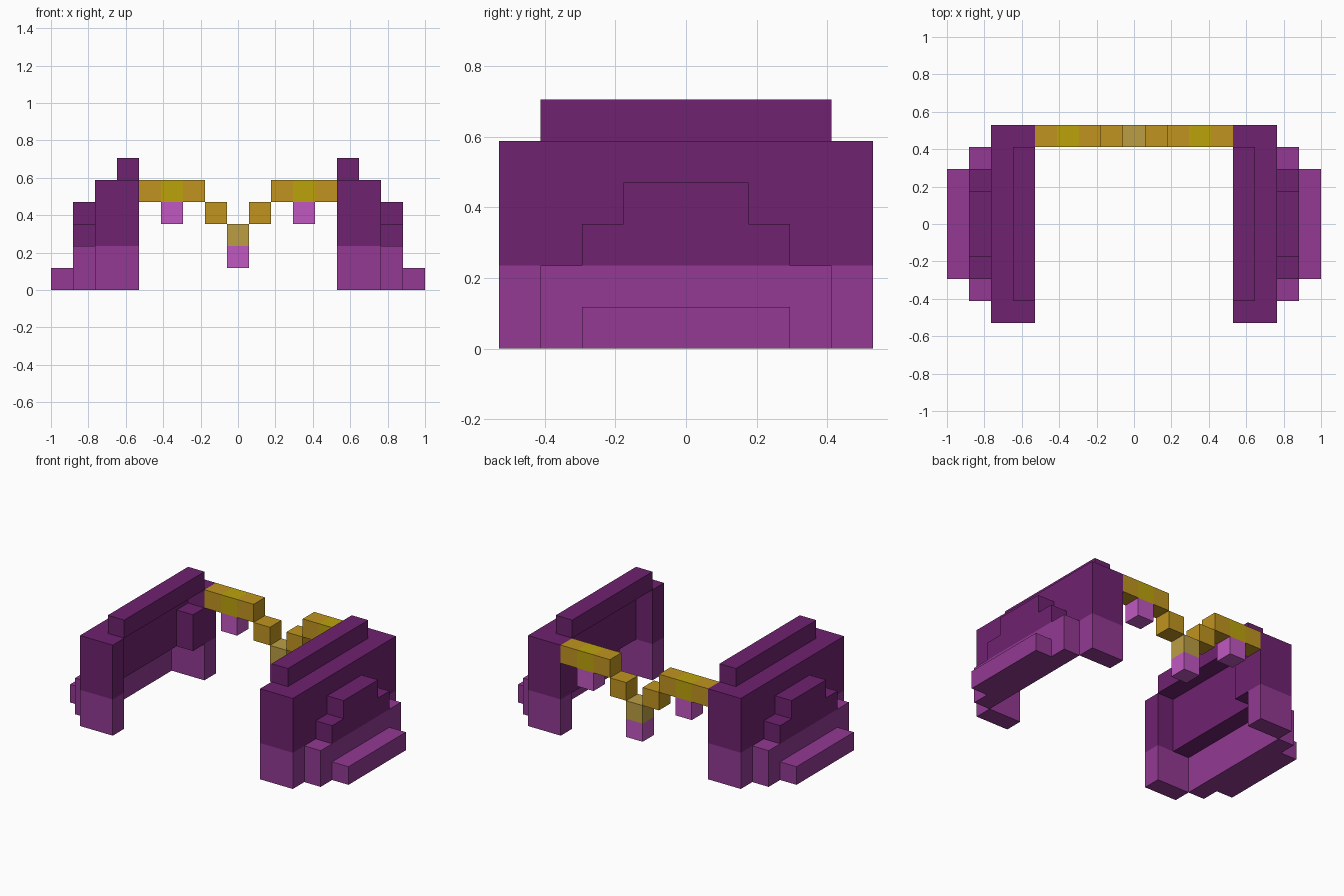
import bpy
import bmesh
from mathutils import Matrix, Vector

cube = bpy.data.objects.get("Cube")
if cube:
    bpy.data.objects.remove(cube, do_unlink=True)

U = 2 / 17  # edge of one cell


def material(name, hex_code):
    srgb = [int(hex_code[i:i + 2], 16) / 255 for i in (0, 2, 4)]
    lin = [c / 12.92 if c < 0.04045 else ((c + 0.055) / 1.055) ** 2.4 for c in srgb]
    mat = bpy.data.materials.new(name)
    mat.use_nodes = True
    mat.diffuse_color = (*lin, 1)
    mat.node_tree.nodes["Principled BSDF"].inputs["Base Color"].default_value = (*lin, 1)
    return mat


dark = material("dark_purple", "6E2270")
light = material("light_purple", "933A93")
gold = material("gold", "C09420")
yellow = material("yellow_gold", "BCA20C")
tan = material("pale_gold", "BC9E44")
pink = material("pink", "C058C0")


def block(name, x, y, z, *mats, split=None):
    """Box from cell ranges; above the split height it takes the second material."""
    lo, hi = (Vector(c) * U for c in zip(x, y, z))
    bm = bmesh.new()
    bmesh.ops.create_cube(bm, size=1, matrix=Matrix.Translation((lo + hi) / 2)
                          @ Matrix.Diagonal((*(hi - lo), 1)))
    if split is not None:
        bmesh.ops.bisect_plane(bm, geom=bm.verts[:] + bm.edges[:] + bm.faces[:],
                               plane_co=(0, 0, split * U), plane_no=(0, 0, 1))
        for f in bm.faces:
            f.material_index = int(f.calc_center_median().z > split * U)
    mesh = bpy.data.meshes.new(name)
    bm.to_mesh(mesh)
    bm.free()
    for m in mats:
        mesh.materials.append(m)
    obj = bpy.data.objects.new(name, mesh)
    bpy.context.collection.objects.link(obj)
    return obj


def pair(name, x, y, z, *mats, split=None):
    """The same block on the left (+x) and right (-x)."""
    block("left_" + name, x, y, z, *mats, split=split)
    block("right_" + name, (-x[1], -x[0]), y, z, *mats, split=split)


# Hollow shoulder guards: end posts, wall, ridge
for end, y in (("front", (-4.5, -3.5)), ("back", (3.5, 4.5))):
    pair(end + "_post", (4.5, 6.5), y, (0, 5), light, dark, split=2)
pair("shoulder_wall", (5.5, 6.5), (-3.5, 3.5), (2, 5), dark)
pair("shoulder_ridge", (4.5, 5.5), (-3.5, 3.5), (5, 6), dark)
pair("inner_bracket", (4.5, 5.5), (2.5, 3.5), (2, 4), dark)

# Stepped outer plates
pair("side_plate", (6.5, 7.5), (-3.5, 3.5), (0, 2), light)
pair("middle_plate", (6.5, 7.5), (-2.5, 2.5), (2, 3), dark)
pair("upper_plate", (6.5, 7.5), (-1.5, 1.5), (3, 4), dark)
pair("lower_rim", (7.5, 8.5), (-2.5, 2.5), (0, 1), light)

# Chain along the back, with gems
row = (3.5, 4.5)
pair("outer_link", (3.5, 4.5), row, (4, 5), gold)
pair("gem_setting", (2.5, 3.5), row, (4, 5), yellow)
pair("gem", (2.5, 3.5), row, (3, 4), pink)
pair("inner_link", (1.5, 2.5), row, (4, 5), gold)
pair("low_link", (0.5, 1.5), row, (3, 4), gold)
block("centre_setting", (-0.5, 0.5), row, (2, 3), tan)
block("centre_gem", (-0.5, 0.5), row, (1, 2), pink)
